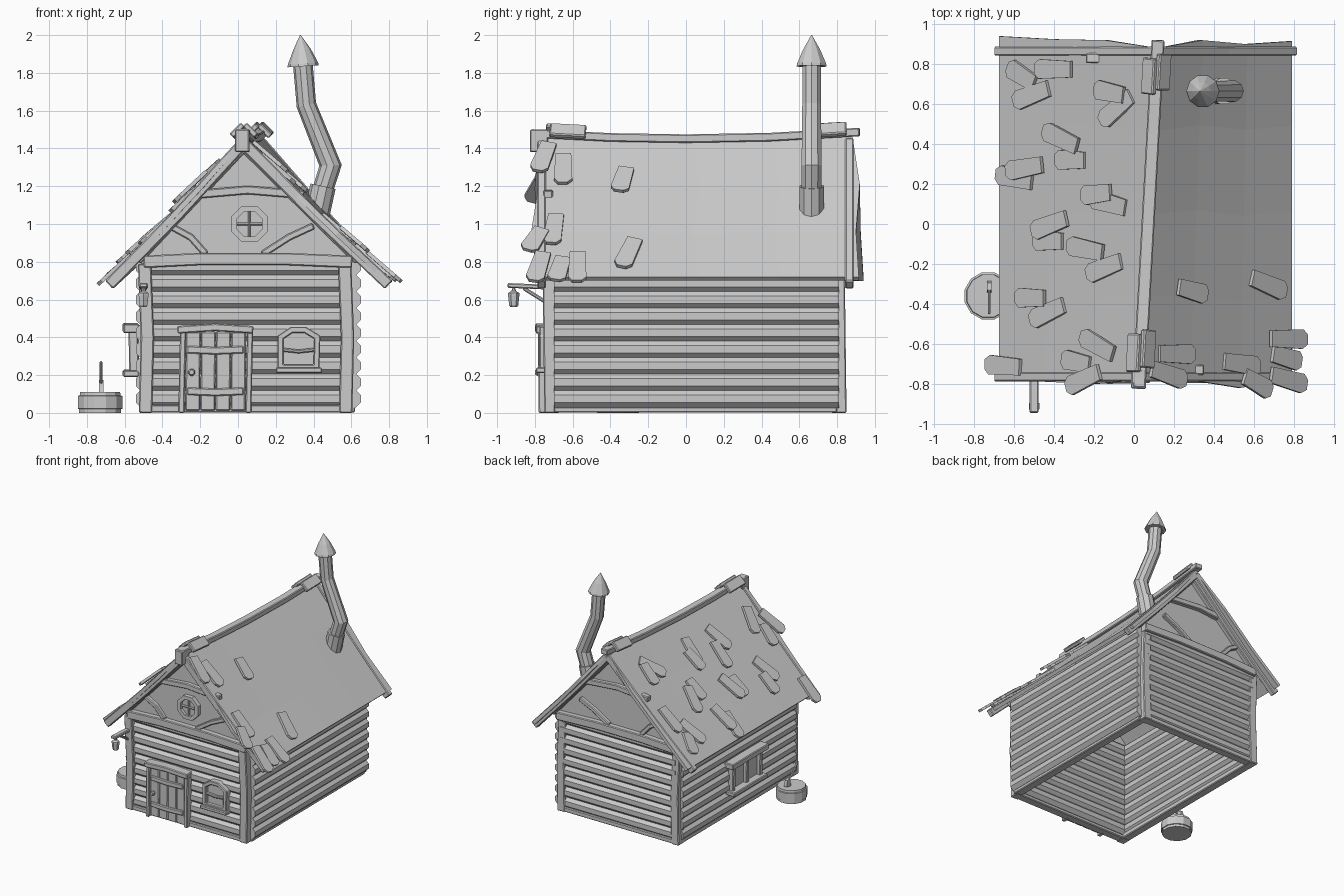
import bpy, bmesh, math
from mathutils import Vector as V

if "Cube" in bpy.data.objects:
    bpy.data.objects.remove(bpy.data.objects["Cube"])

X, Y, Z = V((1, 0, 0)), V((0, 1, 0)), V((0, 0, 1))


def finish(name, bm, bevel=0):
    bmesh.ops.recalc_face_normals(bm, faces=bm.faces)
    me = bpy.data.meshes.new(name)
    bm.to_mesh(me)
    bm.free()
    ob = bpy.data.objects.new(name, me)
    bpy.context.collection.objects.link(ob)
    if bevel:
        m = ob.modifiers.new("bevel", 'BEVEL')
        m.width, m.segments = bevel, 1
    return ob


def rect(a, b):
    return [(-a / 2, -b / 2), (a / 2, -b / 2), (a / 2, b / 2), (-a / 2, b / 2)]


def ngon(k, r=1, ph=0.5):
    return [(r * math.cos((i + ph) * math.tau / k), r * math.sin((i + ph) * math.tau / k)) for i in range(k)]


def sweep(name, pts, sec, n=Y, closed=False, scale=None, bevel=0):
    """Sweep a section (axis 1 along n, axis 2 across it) along a path with mitred corners."""
    pts, bm, rings, k = [V(p) for p in pts], bmesh.new(), [], len(pts)
    for i, p in enumerate(pts):
        a = pts[i - 1] if (i or closed) else None
        c = pts[(i + 1) % k] if (i < k - 1 or closed) else None
        d0 = (p - a).normalized() if a else (c - p).normalized()
        d1 = (c - p).normalized() if c else d0
        t = (d0 + d1).normalized()
        b = t.cross(n).normalized()
        na, f = b.cross(t), 1 / max(0.5, t.dot(d0))
        s = scale[i] if scale else 1
        rings.append([bm.verts.new(p + na * u * s + b * v * s * f) for u, v in sec])
    m = len(sec)
    for i in range(k if closed else k - 1):
        r, q = rings[i], rings[(i + 1) % k]
        for j in range(m):
            bm.faces.new((r[j], r[(j + 1) % m], q[(j + 1) % m], q[j]))
    if not closed:
        bm.faces.new(rings[0])
        bm.faces.new(rings[-1])
    return finish(name, bm, bevel)


def plate(name, pts, thick):
    """Flat outline extruded by a vector."""
    bm = bmesh.new()
    lo = [bm.verts.new(p) for p in pts]
    hi = [bm.verts.new(V(p) + V(thick)) for p in pts]
    bm.faces.new(lo)
    bm.faces.new(hi)
    for i in range(len(lo)):
        j = (i + 1) % len(lo)
        bm.faces.new((lo[i], lo[j], hi[j], hi[i]))
    return finish(name, bm)


def beam(name, pts, a, b, n=Y):
    return sweep(name, pts, rect(a, b), n, bevel=0.006)


# Log walls, sill beams and corner posts
log = ngon(8, 0.052)
for i in range(9):
    z = 0.074 + 0.0875 * i
    for y, nm in ((-0.69, "front"), (0.795, "back")):
        sweep(nm + "_log", [(-0.49, y, z), (0.58, y, z)], log)
    for x, nm in ((-0.493, "left"), (0.602, "right")):
        sweep(nm + "_log", [(x, -0.7, z), (x, 0.81, z)], log, X)
for y in (-0.71, 0.81):
    beam("sill_beam", [(-0.48, y, 0.022), (0.57, y, 0.022)], 0.07, 0.04)
    for x in (-0.485, 0.575):
        beam("corner_post", [(x - 0.005, y, 0), (x + 0.005, y - 0.005, 0.4), (x - 0.01, y - 0.01, 0.79)], 0.08, 0.07)
for x in (-0.49, 0.585):
    beam("side_sill_beam", [(x, -0.7, 0.022), (x, 0.8, 0.022)], 0.07, 0.04, X)


# Roof surface: t = 0 at the ridge, 1 at the eave
def roof(s, t, y):
    rx, rz = 0.07 + 0.055 * y, 1.44 + 0.03 * (y / 0.85) ** 2
    ex = -0.675 if s < 0 else 0.79
    return V((rx + (ex - rx) * t, y, rz + (0.72 - rz) * t - 0.012 * math.sin(math.pi * t)))


front = [-0.77, -0.79, -0.8, -0.78, -0.78, -0.82, -0.78]
back = [0.94, 0.925, 0.92, 0.88, 0.92, 0.9, 0.915]
bm = bmesh.new()
grid = [[bm.verts.new(roof(-1 if i < 3 else 1, abs(i - 3) / 3, front[i] + (back[i] - front[i]) * j / 4))
         for j in range(5)] for i in range(7)]
for i in range(6):
    for j in range(4):
        bm.faces.new((grid[i][j], grid[i + 1][j], grid[i + 1][j + 1], grid[i][j + 1]))
ob = finish("roof", bm)
for p in ob.data.polygons:
    up = p.normal.z > 0
sol = ob.modifiers.new("thickness", 'SOLIDIFY')
sol.thickness, sol.offset = 0.028, -1 if up else 1

# Ridge beam, its end block and the cap boards
beam("ridge_beam", [roof(1, 0, y) + Z * 0.012 for y in (-0.82, -0.4, 0, 0.45, 0.92)], 0.065, 0.045, X)
beam("ridge_end_block", [(0.022, -0.825, 1.44), (0.025, -0.73, 1.44)], 0.075, 0.12, X)
for y0, y1 in ((-0.73, -0.54), (0.66, 0.84)):
    for s in (-1, 1):
        o = V((s * 0.035, s * 0.01, 0.035))
        beam("ridge_cap", [roof(1, 0, y0) + o, roof(1, 0, y1) + o], 0.085, 0.03, V((s, 0, -1)))

# Scattered loose shingles: x, y, turn
table = [(-.555, .745, .45), (-.385, .775, 0), (-.505, .645, -.3), (-.105, .66, .15), (-.08, .575, -.6),
         (-.35, .43, .35), (-.31, .32, 0), (-.53, .28, -.15), (-.59, .23, .15), (-.17, .15, -.1),
         (-.12, .105, .2), (-.405, -.005, -.3), (-.42, -.085, 0), (-.225, -.125, .15), (-.14, -.22, -.3),
         (-.5, -.37, 0), (-.425, -.445, -.35), (-.165, -.605, .4), (-.28, -.69, .15), (-.235, -.78, -.35),
         (-.645, -.71, .05), (.275, -.335, -.2), (.665, -.305, -.3), (.755, -.575, 0), (.755, -.67, -.2),
         (.755, -.78, -.2), (.53, -.7, -.1), (.6, -.8, -.4), (.205, -.65, 0), (.155, -.755, -.25)]
for i, (x, y, turn) in enumerate(table):
    s = -1 if x < 0.05 else 1
    top, eave = roof(s, 0, y), roof(s, 1, y)
    c = roof(s, (x - top.x) / (eave.x - top.x), y)
    d = (eave - top).normalized()
    nr = (d.cross(Y) * -s).normalized()
    if nr.z < 0:
        nr = -nr
    u = d * math.cos(turn) + Y * math.sin(turn)
    w = nr.cross(u)
    L, c = (0.19, 0.235)[i % 3 > 0], c + nr * (0.004 + 0.014 * (i % 2))
    u = (u + nr * 0.06).normalized()
    out = [(-.5, -.04), (.36, -.05), (.5, -.028), (.5, .022), (.38, .048), (-.5, .042)]
    plate("shingle", [c + u * a * L + w * b for a, b in out], nr * 0.02)

# Gables with framing and barge boards at both ends
for y, f, yb in ((-0.70, -1, -0.765), (0.80, 1, 0.865)):
    rx = roof(1, 0, y).x
    plate("gable_wall", [(-.5, y, .77), (.6, y, .77), (.6, y, .86), (rx, y, 1.425), (-.5, y, .86)], Y * 0.02 * f)
    g = y + f * 0.03
    beam("gable_beam", [(-.5, g, .80), (-.2, g, .815), (.25, g, .815), (.605, g, .80)], 0.07, 0.065)
    beam("collar_beam", [(-.24, g, 1.155), (.05, g, 1.18), (.35, g, 1.155)], 0.05, 0.045)
    beam("gable_brace", [(-.36, g, .99), (-.25, g, .93), (-.17, g, .84)], 0.04, 0.035)
    beam("gable_brace", [(.40, g, .99), (.27, g, .93), (.13, g, .84)], 0.04, 0.035)
    for s in (-1, 1):
        beam("barge_board", [roof(s, t, yb) - Z * 0.035 for t in (0, 0.5, 1.01)], 0.045, 0.06)
        beam("gable_rafter", [roof(s, t, g) - Z * 0.055 for t in (0, 0.8)], 0.05, 0.05)

# Round gable window
ring = [(0.06 + u, -0.73, 1.0 + v) for u, v in ngon(8, 0.088)]
sweep("round_window_frame", ring, rect(0.05, 0.03), closed=True)
plate("round_window_pane", ring, Y * 0.02)
beam("round_window_bar", [(.06, -.735, .92), (.06, -.735, 1.08)], 0.02, 0.014)
beam("round_window_bar", [(-.02, -.735, 1.0), (.14, -.735, 1.0)], 0.02, 0.014)

# Door
for i in range(4):
    x = -0.24 + 0.08 * i
    beam("door_plank", [(x, -.75, .012), (x + .003, -.753, .43)], 0.03, 0.077)
for z in (0.115, 0.335):
    beam("door_batten", [(-.27, -.77, z), (-.12, -.77, z - .006), (.03, -.77, z)], 0.02, 0.04)
for x in (-0.295, 0.06):
    beam("door_jamb", [(x - .005, -.75, 0), (x + .004, -.755, .43)], 0.06, 0.032)
beam("door_lintel", [(-.32, -.755, .44), (-.12, -.76, .453), (.08, -.755, .44)], 0.08, 0.04)
sweep("door_knob", [(-.245, -.76, .215), (-.245, -.785, .215), (-.245, -.8, .215)], ngon(8), X, scale=[.01, .02, .012])

# Front window with pointed head
head = [(.225, -.745, .24), (.225, -.745, .40), (.285, -.745, .44), (.355, -.745, .44), (.42, -.745, .40), (.415, -.745, .24)]
sweep("front_window_frame", head, rect(0.06, 0.032), closed=True, bevel=0.005)
plate("front_window_pane", head, Y * 0.02)
beam("front_window_bar", [(.23, -.75, .335), (.32, -.75, .325), (.41, -.75, .335)], 0.03, 0.02)
beam("front_window_sill", [(.2, -.755, .225), (.445, -.755, .225)], 0.08, 0.03)

# Left window
plate("left_window_pane", [(-.545, -.18, .21), (-.545, .18, .21), (-.545, .18, .43), (-.545, -.18, .43)], X * 0.02)
for y in (-0.18, 0, 0.18):
    beam("left_window_upright", [(-.55, y, .2), (-.555, y, .43)], 0.035, 0.05)
for nm, z, h, r in (("lintel", .447, .048, .24), ("sill", .207, .035, .22)):
    beam("left_window_" + nm, [(-.565, -r, z), (-.568, 0, z + .004), (-.565, r, z)], 0.085, h, X)

# Lantern on its bracket
beam("lantern_bracket", [(-.5, -.72, .665), (-.5, -.945, .675)], 0.045, 0.025, X)
beam("lantern_brace", [(-.5, -.74, .585), (-.5, -.86, .66)], 0.025, 0.02, X)
sweep("lantern", [(-.5, -.912, z) for z in (.56, .57, .622, .635, .645, .67)], ngon(6), X,
      scale=[.018, .024, .03, .03, .012, .005])

# Stovepipe with collar and cap
sweep("chimney_collar", [(.415, .665, 1.04), (.45, .665, 1.2)], ngon(10, 0.068))
sweep("chimney_pipe", [(.43, .665, 1.1), (.455, .665, 1.2), (.49, .665, 1.31), (.362, .665, 1.63), (.342, .665, 1.86)],
      ngon(10), scale=[.055, .055, .056, .052, .052])
sweep("chimney_cap", [(.345, .665, 1.835), (.344, .665, 1.85), (.338, .665, 1.925), (.33, .665, 2.0)],
      ngon(10), scale=[.083, .08, .046, .002])

# Chopping stump with hatchet
sweep("stump", [(-.73, -.36, z) for z in (0, .02, .022, .09, .092, .11)], ngon(12), X,
      scale=[.115, .115, .122, .122, .112, .11])
beam("hatchet_handle", [(-.725, -.315, .15), (-.725, -.38, .2), (-.725, -.45, .272)], 0.014, 0.018, X)
plate("hatchet_head", [(-.737, -.345, .105), (-.737, -.285, .12), (-.737, -.295, .17), (-.737, -.33, .175)], X * 0.024)
